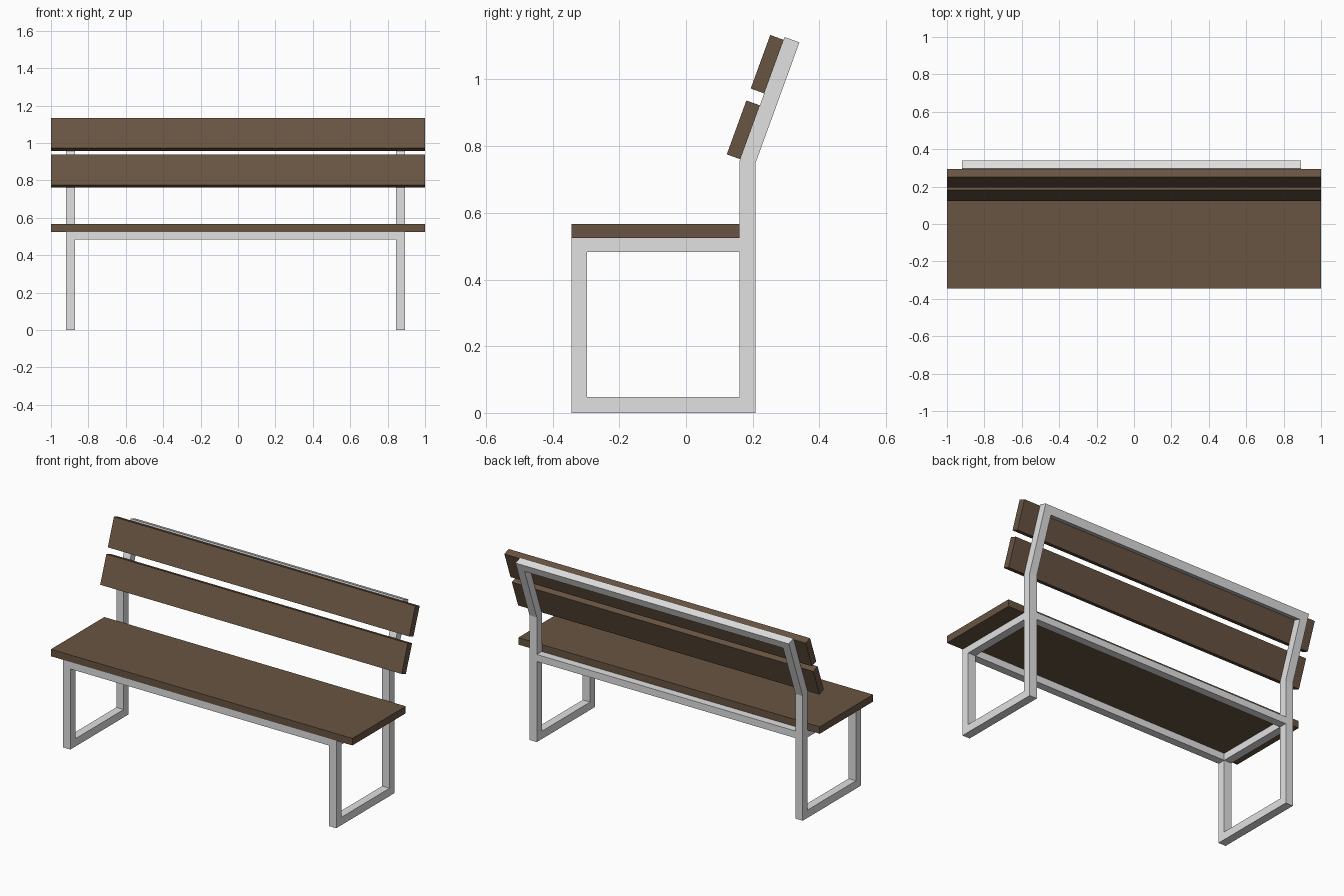
import bpy
import bmesh
import math

if "Cube" in bpy.data.objects:
    bpy.data.objects.remove(bpy.data.objects["Cube"])


def material(name, rgb):
    m = bpy.data.materials.new(name)
    m.diffuse_color = (*rgb, 1.0)
    m.use_nodes = True
    m.node_tree.nodes["Principled BSDF"].inputs["Base Color"].default_value = m.diffuse_color
    return m


WOOD = material("brown wood", (0.14, 0.09, 0.055))
METAL = material("light grey metal", (0.75, 0.75, 0.75))


def prism(name, profile, x0, x1, mat):
    """Extrude a (y, z) outline from x0 to x1."""
    bm = bmesh.new()
    a = [bm.verts.new((x0, y, z)) for y, z in profile]
    b = [bm.verts.new((x1, y, z)) for y, z in profile]
    bm.faces.new(a)
    bm.faces.new(b[::-1])
    n = len(a)
    for i in range(n):
        j = (i + 1) % n
        bm.faces.new((a[i], b[i], b[j], a[j]))
    bmesh.ops.recalc_face_normals(bm, faces=bm.faces)
    me = bpy.data.meshes.new(name)
    bm.to_mesh(me)
    bm.free()
    me.materials.append(mat)
    ob = bpy.data.objects.new(name, me)
    bpy.context.collection.objects.link(ob)
    return ob


def rect(y0, y1, z0, z1):
    return [(y0, z0), (y1, z0), (y1, z1), (y0, z1)]


# Backrest leans back 20 degrees; coordinates run along and behind its front line
LEAN = math.radians(20)
T = 0.047                                    # tube size
BEND_Y, BEND_Z = 0.161, 0.756                # front edge of the bend
LENGTH = 0.395


def lean(along, behind):
    s, c = math.sin(LEAN), math.cos(LEAN)
    return (BEND_Y + along * s + behind * c, BEND_Z + along * c - behind * s)


def lean_rect(a0, a1, b0, b1):
    return [lean(a0, b0), lean(a1, b0), lean(a1, b1), lean(a0, b1)]


FRONT, BACK = -0.344, 0.161 + T
SEAT_LOW, SEAT_TOP = 0.525, 0.567
X0, X1, W = -0.92, 0.893, 0.049

# Side frames: front leg, floor rail, seat rail and bent back post
for side, a in (("left", X0), ("right", X1 - W)):
    b = a + W
    prism(side + "_front_leg", rect(FRONT, FRONT + T, 0, SEAT_LOW), a, b, METAL)
    prism(side + "_floor_rail", rect(FRONT + T, BEND_Y, 0, T), a, b, METAL)
    prism(side + "_seat_rail", rect(FRONT + T, BEND_Y, 0.483, SEAT_LOW), a, b, METAL)
    post = [(BEND_Y, 0), (BACK, 0), (BACK, BEND_Z - T * math.tan(LEAN / 2)),
            lean(LENGTH, T), lean(LENGTH, 0), (BEND_Y, BEND_Z)]
    prism(side + "_back_post", post, a, b, METAL)

# Cross rails joining the side frames
prism("front_cross_rail", rect(FRONT, FRONT + T, 0.483, SEAT_LOW), X0 + W, X1 - W, METAL)
prism("back_cross_rail", rect(BEND_Y, BACK, 0.483, SEAT_LOW), X0 + W, X1 - W, METAL)
prism("top_cross_rail", lean_rect(LENGTH - T, LENGTH, 0, T), X0 + W, X1 - W, METAL)

# Seat board and two leaning back slats
prism("seat", rect(FRONT, BEND_Y, SEAT_LOW, SEAT_TOP), -1, 1, WOOD)
prism("lower_back_slat", lean_rect(0.005, 0.177, -0.043, 0), -1, 1, WOOD)
prism("upper_back_slat", lean_rect(0.215, 0.386, -0.043, 0), -1, 1, WOOD)
